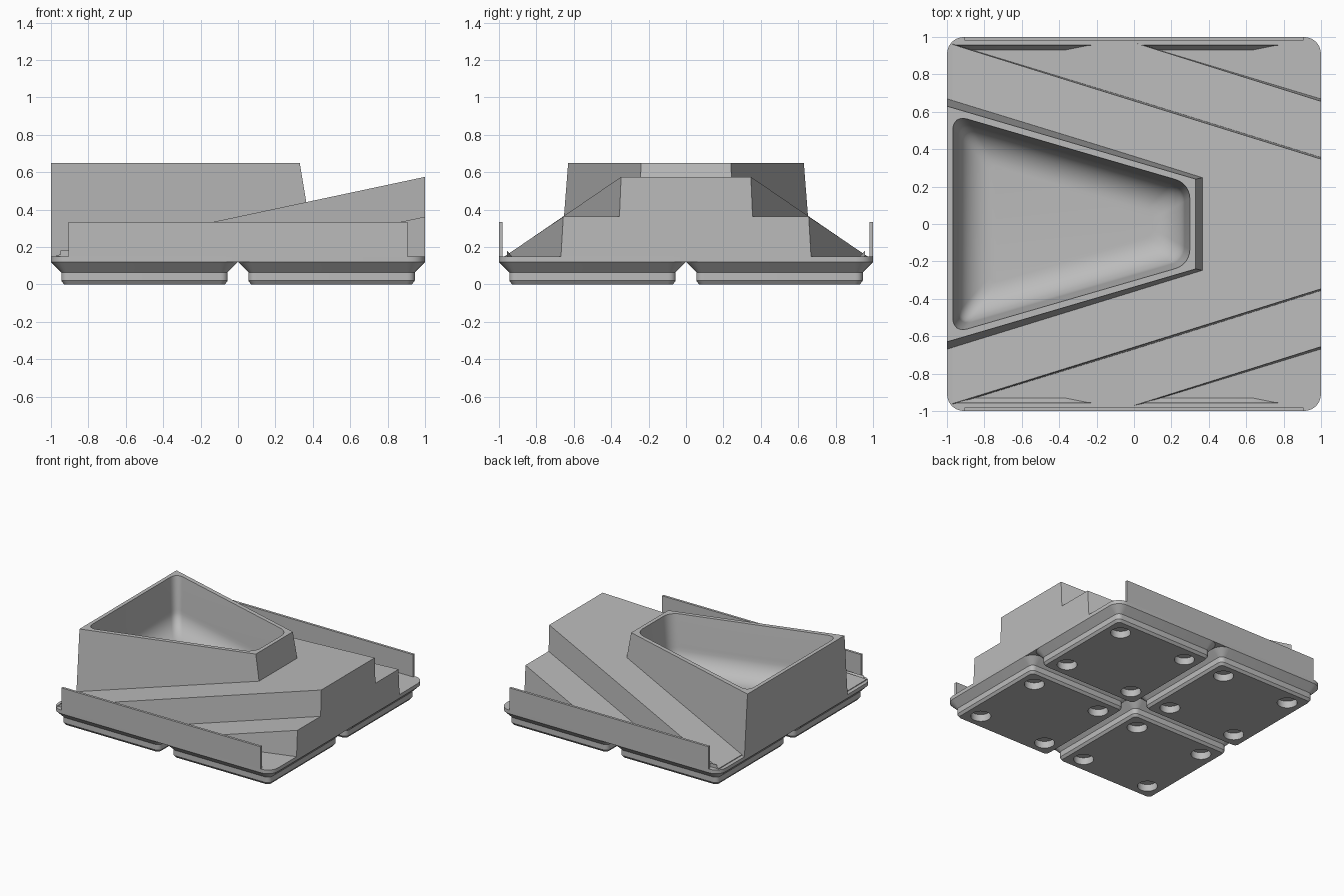
import bpy, bmesh, math
from mathutils import Vector

if "Cube" in bpy.data.objects:
    bpy.data.objects.remove(bpy.data.objects["Cube"], do_unlink=True)

grey = bpy.data.materials.new("light grey")
grey.use_nodes = True
COLOUR = (0.5, 0.5, 0.5, 1)
grey.diffuse_color = COLOUR
grey.node_tree.nodes["Principled BSDF"].inputs["Base Color"].default_value = COLOUR


def loft(name, loops):
    """Closed solid skinned through equally long loops of points."""
    bm = bmesh.new()
    rings = [[bm.verts.new(p) for p in loop] for loop in loops]
    n = len(rings[0])
    for a, b in zip(rings, rings[1:]):
        for i in range(n):
            j = (i + 1) % n
            bm.faces.new((a[i], a[j], b[j], b[i]))
    bm.faces.new(rings[0])
    bm.faces.new(rings[-1])
    bmesh.ops.recalc_face_normals(bm, faces=bm.faces)
    mesh = bpy.data.meshes.new(name)
    bm.to_mesh(mesh)
    bm.free()
    mesh.materials.append(grey)
    obj = bpy.data.objects.new(name, mesh)
    bpy.context.collection.objects.link(obj)
    return obj


def trapezoid(x0, y0, x1, y1, z0, z1=None):
    z1 = z0 if z1 is None else z1
    return [Vector(p) for p in ((x0, -y0, z0), (x1, -y1, z1), (x1, y1, z1), (x0, y0, z0))]


def rounded(corners, reach, steps=6):
    """Replace each corner by a curve that starts `reach` away from it."""
    out = []
    for i, p in enumerate(corners):
        a = p + (corners[i - 1] - p).normalized() * reach
        b = p + (corners[(i + 1) % len(corners)] - p).normalized() * reach
        for k in range(steps + 1):
            t = k / steps
            w = 0.8 * 2 * t * (1 - t)      # rational curve, close to an arc
            s = (1 - t) ** 2 + w + t ** 2
            out.append((a * (1 - t) ** 2 + p * w + b * t ** 2) / s)
    return out


def activate(obj):
    bpy.ops.object.select_all(action="DESELECT")
    obj.select_set(True)
    bpy.context.view_layer.objects.active = obj


def cut(obj, cutter):
    mod = obj.modifiers.new("cut", "BOOLEAN")
    mod.operation = "DIFFERENCE"
    mod.solver = "EXACT"
    mod.object = cutter
    activate(obj)
    bpy.ops.object.modifier_apply(modifier=mod.name)


def remove(obj):
    bpy.data.objects.remove(obj, do_unlink=True)


def square(half, z, reach, cx=0, cy=0):
    shift = Vector((cx, cy, 0))
    return [p + shift for p in rounded(trapezoid(-half, half, half, half, z), reach)]


parts = []

# base plate
parts.append(loft("base_plate", [square(1, z, 0.095) for z in (0.12, 0.15)]))

# four stepped feet, each with four round holes underneath
FOOT = ((0, 0.43, 0.03), (0.02, 0.445, 0.04), (0.065, 0.445, 0.04), (0.12, 0.5, 0.095))
for cx in (-0.5, 0.5):
    for cy in (-0.5, 0.5):
        side = ("front" if cy < 0 else "back") + ("_right" if cx < 0 else "_left")
        foot = loft(side + "_foot", [square(h, z, r, cx, cy) for z, h, r in FOOT])
        for dx in (-0.31, 0.31):
            for dy in (-0.31, 0.31):
                turn = [i * math.tau / 32 for i in range(32)]
                hole = loft("hole_cutter", [
                    [(cx + dx + 0.075 * math.cos(a), cy + dy + 0.075 * math.sin(a), z) for a in turn]
                    for z in (-0.05, 0.057)])
                cut(foot, hole)
                remove(hole)
        parts.append(foot)

# thin side walls with small ledges at their feet
for s, side in ((-1, "front"), (1, "back")):
    wall = [(-0.905, s * 0.98), (0.905, s * 0.98), (0.905, s), (-0.905, s)]
    parts.append(loft(side + "_wall", [[(x, y, z) for x, y in wall] for z in (0.13, 0.333)]))
    for x in (-0.85, 0.15):
        sections = [(x - 0.1, 0.953), (x, 0.925), (x + 0.48, 0.925), (x + 0.62, 0.953)]
        parts.append(loft(side + "_ledge", [
            [(px, s * py, 0.145), (px, s * 0.957, 0.145), (px, s * 0.957, 0.18)]
            for px, py in sections]))

# two nested ramps that narrow and rise toward the left end
lower = loft("lower_ramp", [trapezoid(0, 0.975, 1, 0.669, 0.14),
                            trapezoid(0, 0.97, 1, 0.656, 0.15, 0.362)])
upper = loft("upper_ramp", [trapezoid(-0.97, 0.967, 1, 0.365, 0.14),
                            trapezoid(-0.97, 0.96, 1, 0.347, 0.156, 0.575)])

# tapered bin standing in the upper ramp
tray = loft("bin", [trapezoid(-1, 0.67, 0.415, 0.26, 0.14),
                    trapezoid(-1, 0.63, 0.33, 0.24, 0.65)])
cut(upper, tray)


def cavity_loop(d, z):
    x0, x1 = -0.97 + d, 0.3 - d
    y0, y1 = (0.585 - 0.29 * (x + 0.97) - 1.04 * d for x in (x0, x1))
    return rounded(trapezoid(x0, y0, x1, y1, z), 0.08 - 0.2 * d)


# hollow with filleted floor
FILLET, FLOOR = 0.17, 0.22
loops = [cavity_loop(-0.001, 0.67)]
for k in range(11):
    t = math.pi / 2 * k / 10
    loops.append(cavity_loop(0.03 + FILLET * (1 - math.cos(t)), FLOOR + FILLET * (1 - math.sin(t))))
hollow = loft("hollow_cutter", loops)
cut(tray, hollow)
remove(hollow)
parts += [lower, upper, tray]

for obj in parts:
    activate(obj)
    bpy.ops.object.shade_smooth_by_angle(angle=math.radians(30))
